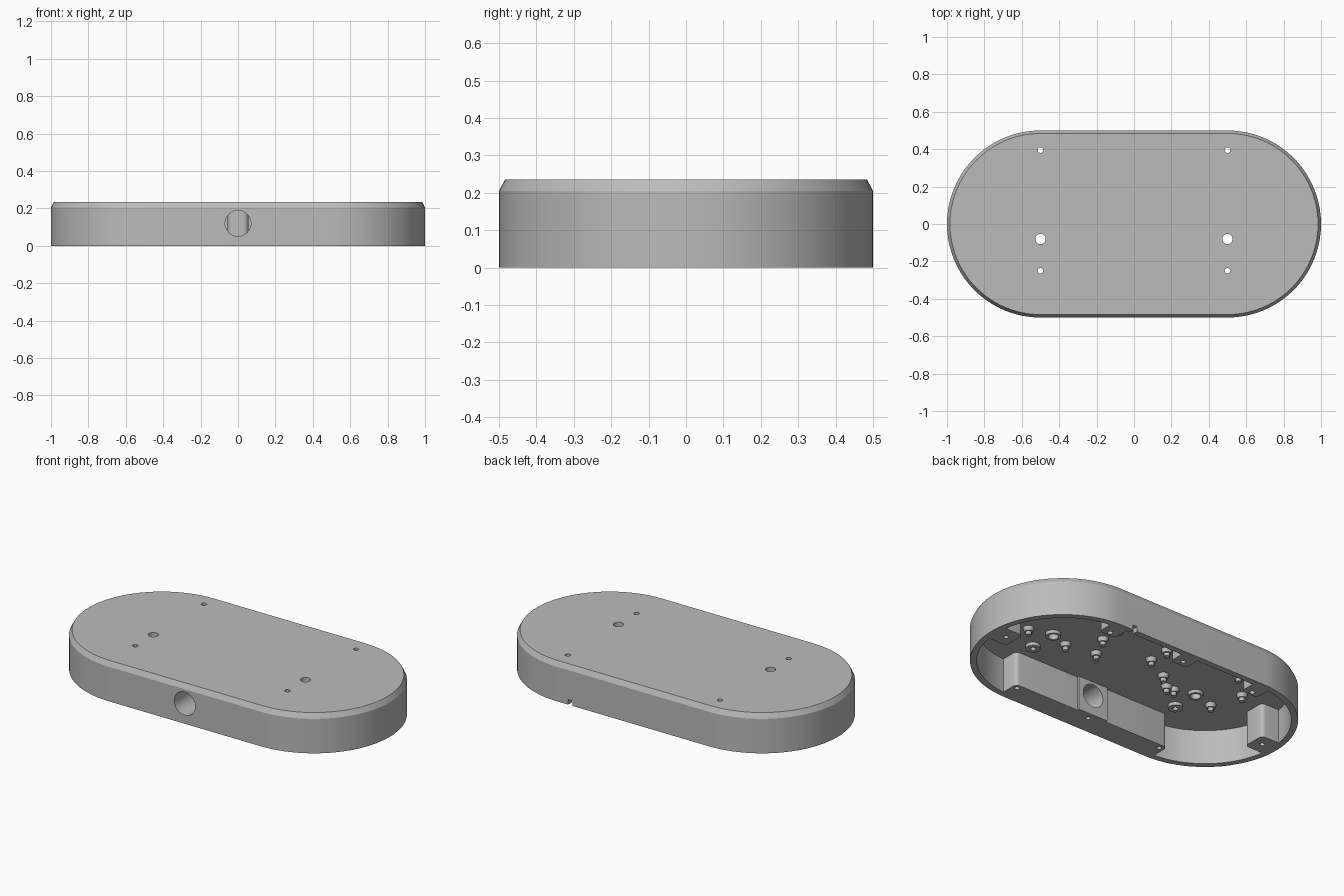
import bpy, bmesh, math
from mathutils import Matrix, Vector

if "Cube" in bpy.data.objects:
    bpy.data.objects.remove(bpy.data.objects["Cube"], do_unlink=True)

grey = bpy.data.materials.new("mid_grey")
grey.use_nodes = True
grey.diffuse_color = (0.5, 0.5, 0.5, 1)
grey.node_tree.nodes["Principled BSDF"].inputs["Base Color"].default_value = (0.5, 0.5, 0.5, 1)

HEIGHT, CEILING, WALL = 0.235, 0.205, 0.036


def make(name, bm):
    bmesh.ops.recalc_face_normals(bm, faces=bm.faces[:])
    mesh = bpy.data.meshes.new(name)
    bm.to_mesh(mesh)
    bm.free()
    mesh.materials.append(grey)
    obj = bpy.data.objects.new(name, mesh)
    bpy.context.collection.objects.link(obj)
    return obj


def stadium(name, levels, steps=40):
    """Loft stadium outlines given as (z, radius) levels."""
    bm = bmesh.new()
    rings = []
    for z, r in levels:
        ring = []
        for side in (1, -1):
            for i in range(steps + 1):
                a = math.pi * (i / steps - 0.5)
                ring.append(bm.verts.new((side * (0.5 + r * math.cos(a)), side * r * math.sin(a), z)))
        rings.append(ring)
    n = len(rings[0])
    for low, high in zip(rings, rings[1:]):
        for i in range(n):
            j = (i + 1) % n
            bm.faces.new((low[i], low[j], high[j], high[i]))
    bm.faces.new(rings[0][::-1])
    bm.faces.new(rings[-1])
    return make(name, bm)


def rounded_box(name, x0, x1, y0, y1, z0, z1, r=0.0):
    bm = bmesh.new()
    size = Vector((x1 - x0, y1 - y0, z1 - z0))
    mid = Vector((x0 + x1, y0 + y1, z0 + z1)) / 2
    bmesh.ops.create_cube(bm, size=1, matrix=Matrix.Translation(mid) @ Matrix.Diagonal(size).to_4x4())
    if r:
        upright = [e for e in bm.edges if abs(e.verts[0].co.z - e.verts[1].co.z) > 0.01]
        bmesh.ops.bevel(bm, geom=upright, offset=r, segments=5, affect='EDGES', profile=0.5)
    return make(name, bm)


def cylinder(name, x, y, z0, z1, r_low, r_high=None, sides=24):
    bm = bmesh.new()
    bmesh.ops.create_cone(bm, cap_ends=True, segments=sides, radius1=r_low,
                          radius2=r_high or r_low, depth=z1 - z0,
                          matrix=Matrix.Translation((x, y, (z0 + z1) / 2)))
    return make(name, bm)


def combine(target, other, operation):
    mod = target.modifiers.new(operation, 'BOOLEAN')
    mod.operation, mod.solver, mod.object = operation, 'EXACT', other
    bpy.context.view_layer.objects.active = target
    bpy.ops.object.modifier_apply(modifier=mod.name)
    bpy.data.objects.remove(other, do_unlink=True)


# Outer shell with a chamfered top edge
shell = stadium("housing", [(0, 0.5), (0.205, 0.5), (HEIGHT, 0.484)])

# Cavity, leaving the front block and the screw bosses standing
cavity = stadium("cavity", [(-0.1, 0.5 - WALL), (CEILING, 0.5 - WALL)])
solid = [(-0.53, 0.53, -0.6, -0.355, 0.025), (-0.1, 0.1, -0.62, -0.342, 0)]
for s in (1, -1):
    solid.append((min(s * 0.84, s * 1.1), max(s * 0.84, s * 1.1), -0.07, 0.07, 0.025))
for x in (-0.5, 0, 0.5):
    solid.append((x - 0.055, x + 0.055, 0.37, 0.6, 0.025))
for x0, x1, y0, y1, r in solid:
    combine(cavity, rounded_box("boss", x0, x1, y0, y1, -0.3, 0.4, r), 'DIFFERENCE')
combine(shell, cavity, 'DIFFERENCE')

# Bushes around the lid holes
for s in (1, -1):
    for y, r in ((-0.08, 0.042), (-0.25, 0.04)):
        combine(shell, cylinder("bush", s * 0.5, y, 0.185, 0.22, r), 'UNION')

# Lid holes, right through the top
for s in (1, -1):
    for y, r in ((-0.08, 0.028), (-0.25, 0.015), (0.395, 0.015)):
        combine(shell, cylinder("hole", s * 0.5, y, -0.1, 0.3, r), 'DIFFERENCE')

# Blind screw holes in the underside of the bosses
for x, y in ((0.5, -0.385), (-0.5, -0.385), (0, -0.385), (0, 0.41), (0.9, 0), (-0.9, 0)):
    combine(shell, cylinder("screw_hole", x, y, -0.1, 0.045, 0.014), 'DIFFERENCE')

# Round socket through the front block
socket = cylinder("socket", 0, 0, -0.17, 0.17, 0.069, sides=40)
socket.data.transform(Matrix.Translation((0, -0.45, 0.12)) @ Matrix.Rotation(math.pi / 2, 4, 'X'))
combine(shell, socket, 'DIFFERENCE')

# Small cable notch in the back rim
combine(shell, rounded_box("notch", 0.397, 0.425, 0.43, 0.55, -0.1, 0.03), 'DIFFERENCE')

# Stepped standoffs hanging from the ceiling
posts = [(0.26, 0.05), (0.19, -0.09), (0.27, 0.2), (-0.08, 0.05), (-0.08, 0.18),
         (-0.24, -0.04), (-0.33, -0.12), (-0.7, 0.07), (-0.55, 0.22)]
posts += [(s * x, -0.12) for s in (1, -1) for x in (0.38, 0.64)]
parts = [shell]
for x, y in posts:
    parts.append(cylinder("standoff_base", x, y, 0.18, 0.21, 0.024, 0.032))
    parts.append(cylinder("standoff_pin", x, y, 0.16, 0.185, 0.016))

bpy.ops.object.select_all(action='DESELECT')
for obj in parts:
    obj.select_set(True)
bpy.context.view_layer.objects.active = shell
bpy.ops.object.shade_smooth_by_angle(angle=math.radians(20))
